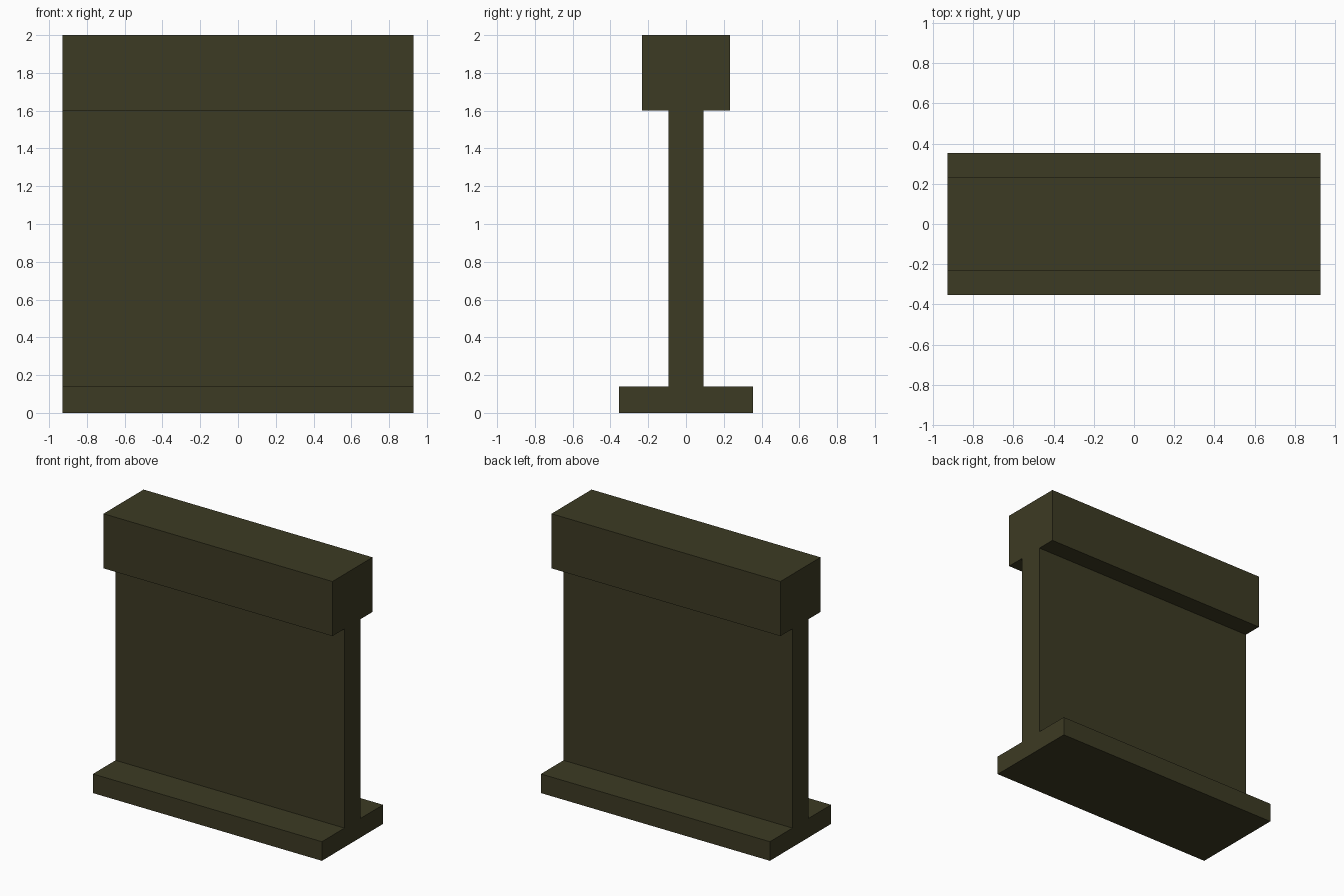
import bpy, bmesh

if "Cube" in bpy.data.objects:
    bpy.data.objects.remove(bpy.data.objects["Cube"])

# dark olive steel
mat = bpy.data.materials.new("dark olive")
mat.diffuse_color = (0.046, 0.043, 0.017, 1.0)
mat.use_nodes = True
mat.node_tree.nodes["Principled BSDF"].inputs["Base Color"].default_value = mat.diffuse_color

HALF_LEN = 0.928
FOOT, WEB, HEAD = 0.354, 0.0925, 0.232   # half widths
FOOT_TOP, HEAD_BOTTOM, TOP = 0.14, 1.60, 2.0

# right half of the rail cross-section (y, z), mirrored for the left half
half = [(FOOT, 0), (FOOT, FOOT_TOP), (WEB, FOOT_TOP),
        (WEB, HEAD_BOTTOM), (HEAD, HEAD_BOTTOM), (HEAD, TOP)]
profile = half + [(-y, z) for y, z in reversed(half)]

# rail section: profile extruded along x
bm = bmesh.new()
face = bm.faces.new([bm.verts.new((-HALF_LEN, y, z)) for y, z in profile])
ext = bmesh.ops.extrude_face_region(bm, geom=[face], use_keep_orig=True)
verts = [v for v in ext["geom"] if isinstance(v, bmesh.types.BMVert)]
bmesh.ops.translate(bm, verts=verts, vec=(2 * HALF_LEN, 0, 0))
bmesh.ops.recalc_face_normals(bm, faces=bm.faces[:])

mesh = bpy.data.meshes.new("rail_section")
bm.to_mesh(mesh)
bm.free()
mesh.materials.append(mat)
obj = bpy.data.objects.new("rail_section", mesh)
bpy.context.collection.objects.link(obj)
